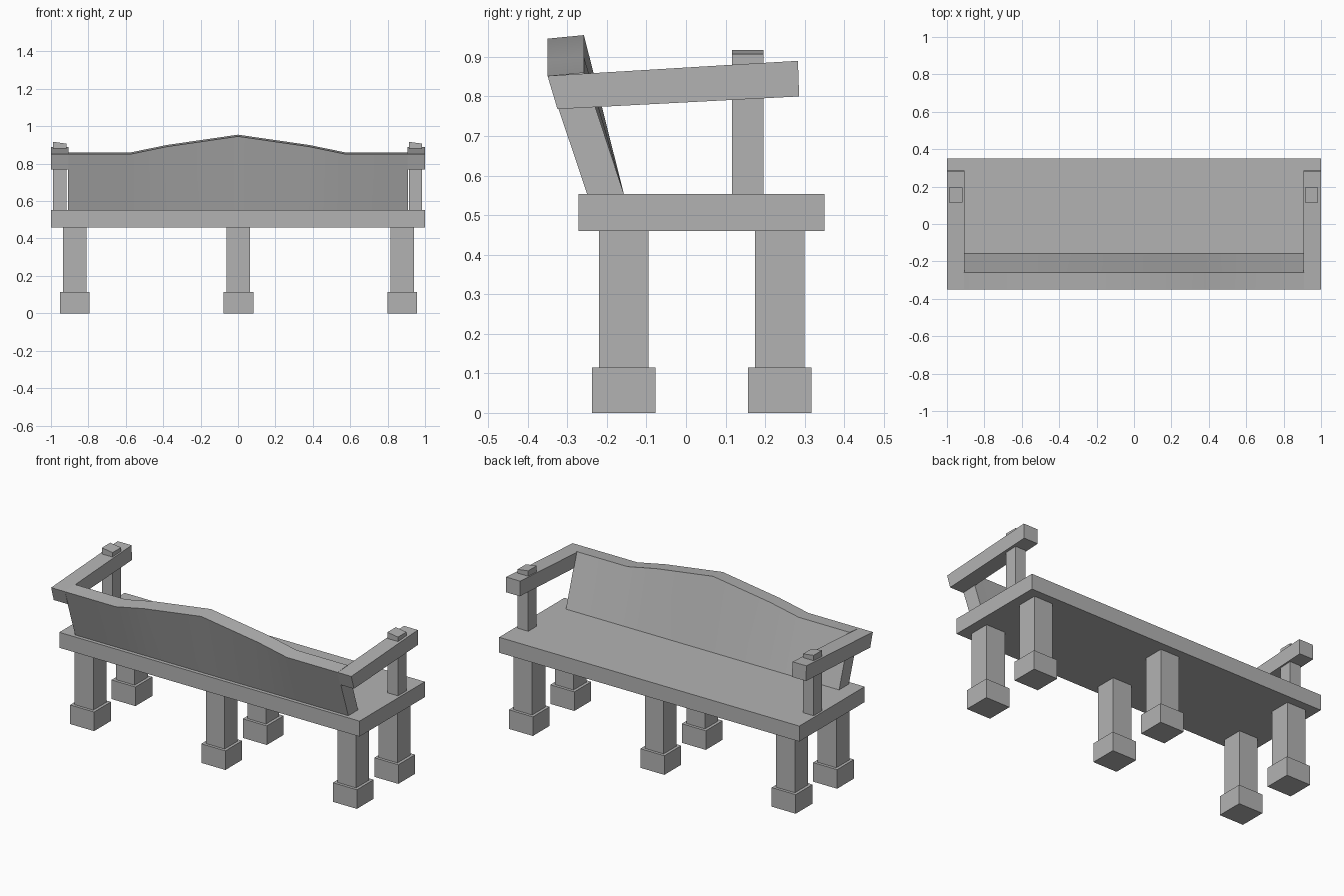
import bpy
import bmesh

cube = bpy.data.objects.get("Cube")
if cube:
    bpy.data.objects.remove(cube, do_unlink=True)

# One plain stone colour for the whole bench
STONE = (0.45, 0.45, 0.45, 1)
stone = bpy.data.materials.new("grey_stone")
stone.use_nodes = True
stone.diffuse_color = STONE
stone.node_tree.nodes["Principled BSDF"].inputs["Base Color"].default_value = STONE


def loft(name, rings):
    """Join matching cross-sections into a closed solid."""
    bm = bmesh.new()
    loops = [[bm.verts.new(p) for p in ring] for ring in rings]
    n = len(loops[0])
    for a, b in zip(loops, loops[1:]):
        for i in range(n):
            j = (i + 1) % n
            bm.faces.new((a[i], a[j], b[j], b[i]))
    bm.faces.new(loops[0])
    bm.faces.new(loops[-1])
    bmesh.ops.recalc_face_normals(bm, faces=bm.faces)
    mesh = bpy.data.meshes.new(name)
    bm.to_mesh(mesh)
    bm.free()
    mesh.materials.append(stone)
    obj = bpy.data.objects.new(name, mesh)
    bpy.context.collection.objects.link(obj)
    return obj


def box(name, x, y, z, slope=0):
    """Box from ranges; slope lowers the +x side of its top."""
    rings = []
    for px, drop in ((x[0], 0), (x[1], slope)):
        rings.append([(px, y[0], z[0]), (px, y[1], z[0]),
                      (px, y[1], z[1] - drop), (px, y[0], z[1] - drop)])
    return loft(name, rings)


# Seat slab
box("seat", (-1, 1), (-0.272, 0.35), (0.46, 0.553))

# Six legs with square feet
for row, cy in (("back", -0.157), ("front", 0.237)):
    for side, cx in (("right", -0.873), ("middle", 0.002), ("left", 0.878)):
        for part, half, z in (("leg", 0.0625, (0.115, 0.46)),
                              ("foot", 0.08, (0, 0.115))):
            box(f"{row}_{side}_{part}", (cx - half, cx + half),
                (cy - half, cy + half), z)

# Leaning backrest with a peaked top
half_crest = [(0.91, 0), (0.57, 0), (0.38, 0.039)]
crest = [(-x, h) for x, h in half_crest] + [(0, 0.094)]
crest += [(x, h) for x, h in reversed(half_crest)]
backrest = loft("backrest", [[(x, -0.25, 0.553), (x, -0.157, 0.553),
                              (x, -0.258, 0.861 + h), (x, -0.35, 0.852 + h)]
                             for x, h in crest])
bpy.context.view_layer.objects.active = backrest
backrest.select_set(True)
bpy.ops.object.shade_smooth_by_angle(angle=0.5)

# Rising armrests and the posts that poke through them
arm_profile = [(-0.35, 0.852), (-0.325, 0.768), (0.286, 0.80), (0.283, 0.89)]
for side, arm_x, post_x in (("right", (-1, -0.907), (-0.988, -0.917)),
                            ("left", (0.907, 1), (0.914, 0.985))):
    loft(f"{side}_armrest", [[(x, y, z) for y, z in arm_profile] for x in arm_x])
    box(f"{side}_arm_post", post_x, (0.116, 0.196), (0.553, 0.917), slope=0.01)
